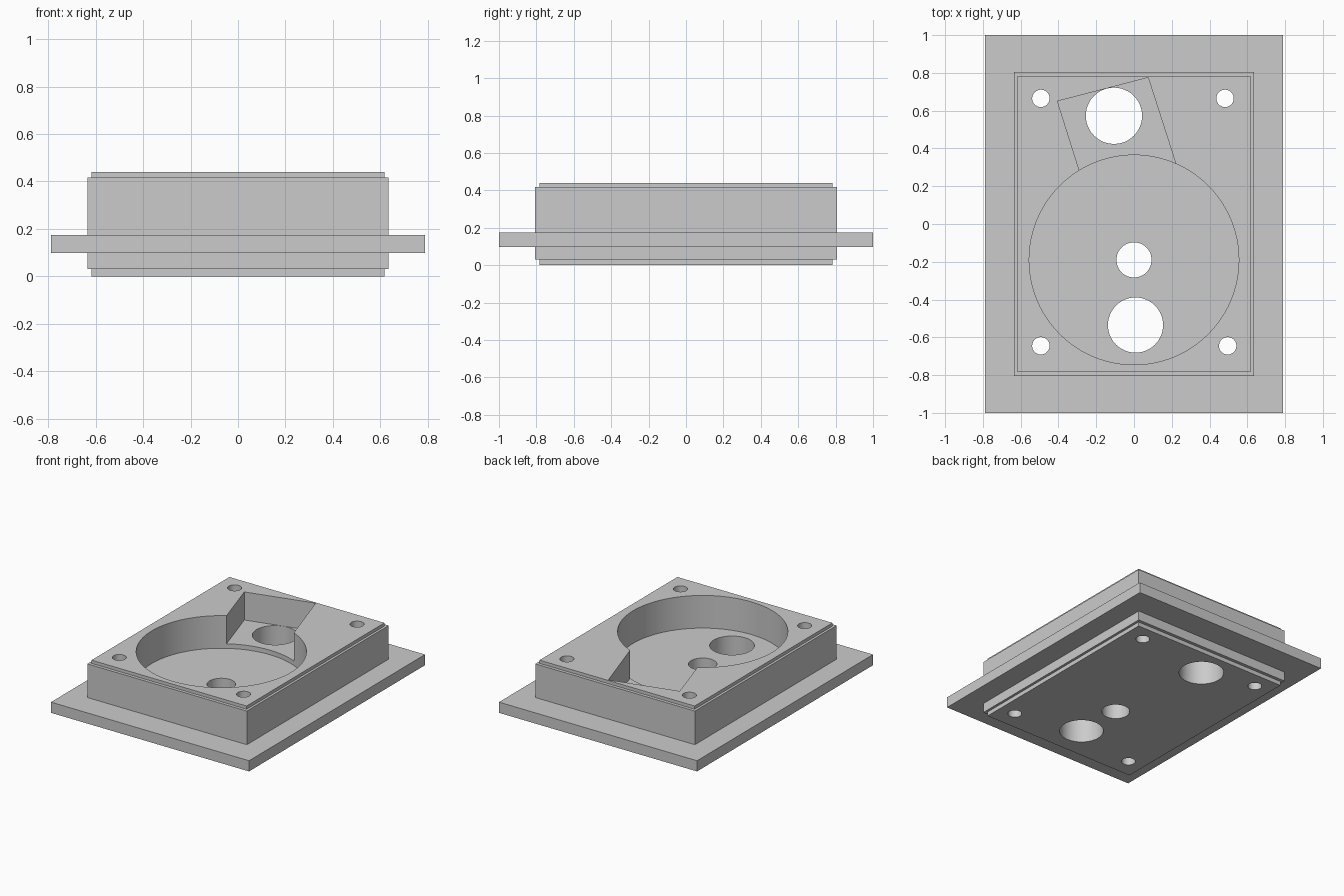
import bpy, bmesh, math

default = bpy.data.objects.get("Cube")
if default:
    bpy.data.objects.remove(default, do_unlink=True)

grey = bpy.data.materials.new("light_grey")
grey.use_nodes = True
colour = (0.6, 0.6, 0.6, 1)
grey.diffuse_color = colour
for node in grey.node_tree.nodes:
    if node.type == 'BSDF_PRINCIPLED':
        node.inputs["Base Color"].default_value = colour


def loft(name, rings):
    """Solid through a stack of matching rings of points, capped at both ends."""
    bm = bmesh.new()
    loops = [[bm.verts.new(p) for p in ring] for ring in rings]
    n = len(loops[0])
    bm.faces.new(loops[0][::-1])
    bm.faces.new(loops[-1])
    for low, high in zip(loops, loops[1:]):
        for i in range(n):
            j = (i + 1) % n
            bm.faces.new((low[i], low[j], high[j], high[i]))
    bmesh.ops.recalc_face_normals(bm, faces=bm.faces)
    mesh = bpy.data.meshes.new(name)
    bm.to_mesh(mesh)
    bm.free()
    mesh.materials.append(grey)
    obj = bpy.data.objects.new(name, mesh)
    bpy.context.collection.objects.link(obj)
    return obj


def rectangle(hx, hy, z):
    return [(-hx, -hy, z), (hx, -hy, z), (hx, hy, z), (-hx, hy, z)]


def cut(target, name, outline, bottom):
    """Cut an outline down through the top of the target to a floor height."""
    cutter = loft(name, [[(x, y, z) for x, y in outline] for z in (bottom, 0.6)])
    mod = target.modifiers.new(name, 'BOOLEAN')
    mod.operation = 'DIFFERENCE'
    mod.solver = 'EXACT'
    mod.object = cutter
    bpy.context.view_layer.objects.active = target
    bpy.ops.object.modifier_apply(modifier=name)
    bpy.data.objects.remove(cutter, do_unlink=True)


def circle(x, y, r, n):
    return [(x + r * math.cos(math.tau * i / n), y + r * math.sin(math.tau * i / n))
            for i in range(n)]


# Stepped block: raised lips top and bottom, main body, wide flange
lip, body, flange = (0.617, 0.783), (0.635, 0.806), (0.788, 1.0)
steps = [(lip, 0), (lip, 0.03), (body, 0.03), (body, 0.098), (flange, 0.098),
         (flange, 0.175), (body, 0.175), (body, 0.417), (lip, 0.417), (lip, 0.44)]
housing = loft("housing", [rectangle(*size, z) for size, z in steps])

# Round pocket and the slanted side pocket that opens into it
cut(housing, "round_pocket", circle(0, -0.19, 0.555, 96), 0.205)
cut(housing, "side_pocket",
    [(-0.405, 0.65), (-0.26, 0.19), (0.25, 0.23), (0.075, 0.775)], 0.238)

# Through holes: spindle, two large ports, four corner screws
holes = [(0, -0.19, 0.093), (0.008, -0.535, 0.146), (-0.106, 0.573, 0.149)]
holes += [(x, y, 0.046) for x, y in
          ((-0.493, 0.665), (0.482, 0.665), (-0.493, -0.645), (0.496, -0.645))]
for x, y, r in holes:
    cut(housing, "hole", circle(x, y, r, 48), -0.1)

# Smooth the round walls, keep the edges crisp
bpy.ops.object.select_all(action='DESELECT')
housing.select_set(True)
bpy.context.view_layer.objects.active = housing
bpy.ops.object.shade_smooth_by_angle(angle=math.radians(30))
